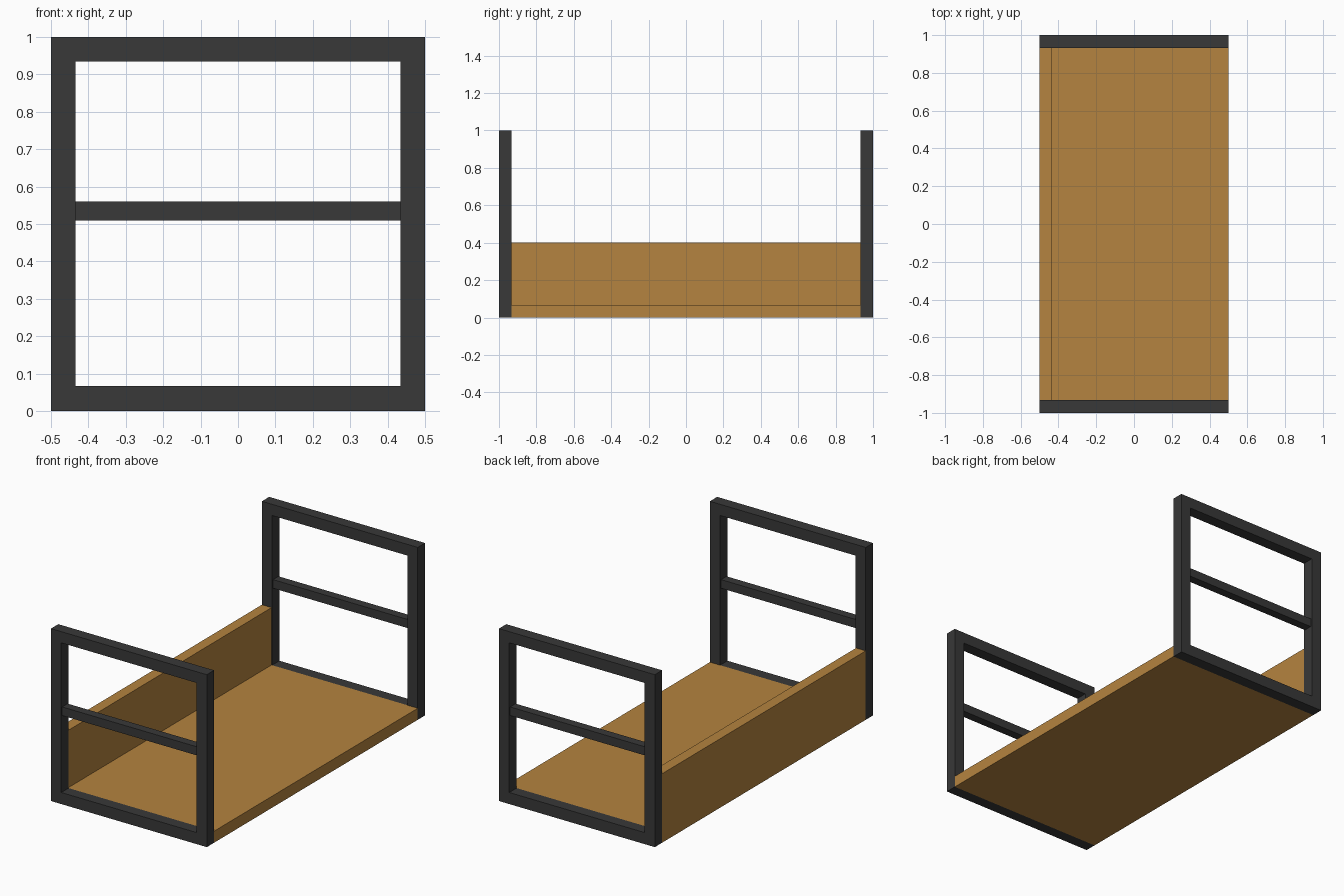
import bpy, bmesh

if "Cube" in bpy.data.objects:
    bpy.data.objects.remove(bpy.data.objects["Cube"])


def material(name, rgb):
    m = bpy.data.materials.new(name)
    m.diffuse_color = (*rgb, 1)
    m.use_nodes = True
    m.node_tree.nodes["Principled BSDF"].inputs["Base Color"].default_value = m.diffuse_color
    return m


METAL = material("dark_metal", (0.04, 0.04, 0.04))
WOOD = material("wood", (0.46, 0.23, 0.05))


def finish(name, bm, mat):
    bmesh.ops.recalc_face_normals(bm, faces=bm.faces)
    me = bpy.data.meshes.new(name)
    bm.to_mesh(me)
    bm.free()
    me.materials.append(mat)
    ob = bpy.data.objects.new(name, me)
    bpy.context.collection.objects.link(ob)
    return ob


def extrude_y(bm, faces, depth):
    ext = bmesh.ops.extrude_face_region(bm, geom=faces)["geom"]
    verts = [v for v in ext if isinstance(v, bmesh.types.BMVert)]
    bmesh.ops.translate(bm, verts=verts, vec=(0, depth, 0))


def end_frame(name, y0):
    # rectangular ring with mitred corners
    bm = bmesh.new()
    outer = [bm.verts.new((x, y0, z)) for x, z in
             ((-.5, 0), (.5, 0), (.5, 1), (-.5, 1))]
    inner = [bm.verts.new((x, y0, z)) for x, z in
             ((-.434, .067), (.434, .067), (.434, .935), (-.434, .935))]
    faces = []
    for i in range(4):
        j = (i + 1) % 4
        faces.append(bm.faces.new((outer[i], outer[j], inner[j], inner[i])))
    extrude_y(bm, faces, T)
    finish(name, bm, METAL)


def profile_y(name, pts, y0, depth, mat):
    bm = bmesh.new()
    face = bm.faces.new([bm.verts.new((x, y0, z)) for x, z in pts])
    extrude_y(bm, [face], depth)
    finish(name, bm, mat)


T = 0.067

# end frames with middle rails
for side, y0 in (("front", -1), ("back", 1 - T)):
    end_frame(side + "_frame", y0)
    profile_y(side + "_middle_rail",
              ((-.434, .51), (.434, .51), (.434, .56), (-.434, .56)),
              y0 + (T - .05) / 2, .05, METAL)

# wooden bed and side wall as one L-shaped section
profile_y("bed_and_side_wall",
          ((-.5, 0), (.5, 0), (.5, .067), (-.438, .067), (-.438, .4), (-.5, .4)),
          -1 + T, 2 - 2 * T, WOOD)
